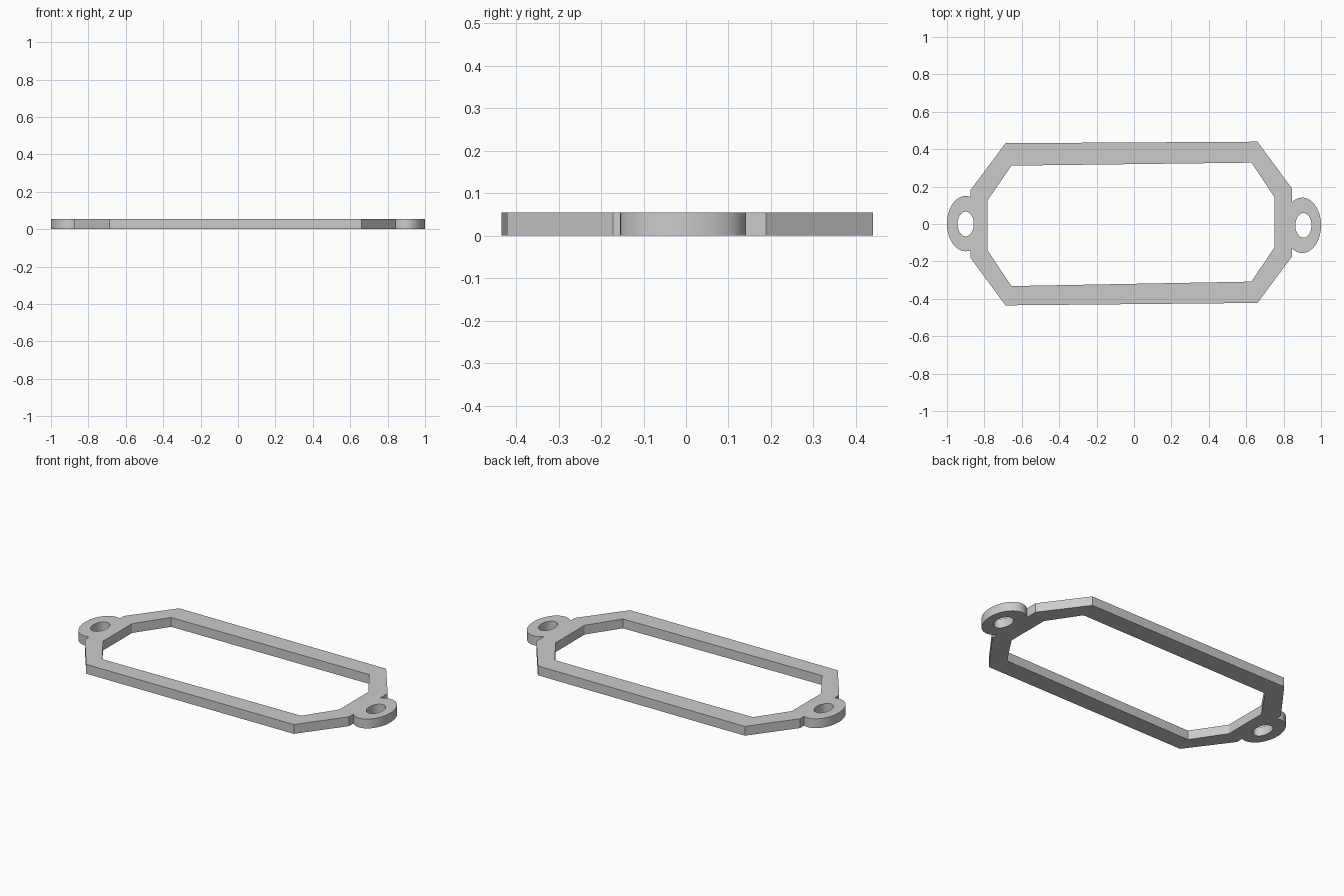
import bpy
import bmesh
from math import cos, sin, acos, tau, radians

cube = bpy.data.objects.get("Cube")
if cube:
    bpy.data.objects.remove(cube, do_unlink=True)

THICK = 0.055
EAR_RX, EAR_RY = 0.1, 0.148
HOLE_RX, HOLE_RY = 0.043, 0.066
LEFT_EAR, RIGHT_EAR = (0.9, -0.007), (-0.9, 0.002)
LEFT_EDGE, RIGHT_EDGE = 0.846, -0.873


def arc(centre, rx, ry, start, end, steps):
    """Points along an ellipse, counter-clockwise."""
    return [(centre[0] + rx * cos(start + (end - start) * i / steps),
             centre[1] + ry * sin(start + (end - start) * i / steps))
            for i in range(steps + 1)]


def ear(centre, edge):
    """The part of an ear that stands out beyond the frame's end edge."""
    a = acos((edge - centre[0]) / EAR_RX)
    if centre[0] > 0:
        return arc(centre, EAR_RX, EAR_RY, -a, a, 40)
    return arc(centre, EAR_RX, EAR_RY, a, tau - a, 40)


def hole(centre):
    return arc(centre, HOLE_RX, HOLE_RY, 0, tau, 40)[:-1]


# Outer outline, counter-clockwise, with an ear at each end
outer = [(-0.687, -0.435), (0.66, -0.422), (LEFT_EDGE, -0.172)]
outer += ear(LEFT_EAR, LEFT_EDGE)
outer += [(LEFT_EDGE, 0.188), (0.66, 0.44), (-0.687, 0.432), (RIGHT_EDGE, 0.183)]
outer += ear(RIGHT_EAR, RIGHT_EDGE)
outer += [(RIGHT_EDGE, -0.183)]

# Eight-sided opening
inner = [(-0.655, -0.332), (0.628, -0.308), (0.75, -0.126), (0.75, 0.145),
         (0.628, 0.328), (-0.655, 0.312), (-0.782, 0.128), (-0.782, -0.143)]

# Filled and extruded flat profile
curve = bpy.data.curves.new("gasket_profile", "CURVE")
curve.dimensions = "2D"
curve.fill_mode = "BOTH"
curve.extrude = THICK / 2
for loop in (outer, inner, hole((0.906, -0.007)), hole((-0.9, 0.0))):
    spline = curve.splines.new("POLY")
    spline.points.add(len(loop) - 1)
    for point, (x, y) in zip(spline.points, loop):
        point.co = (x, y, 0, 1)
    spline.use_cyclic_u = True

frame = bpy.data.objects.new("mounting_frame", curve)
bpy.context.collection.objects.link(frame)
bpy.ops.object.select_all(action="DESELECT")
frame.select_set(True)
bpy.context.view_layer.objects.active = frame
bpy.ops.object.convert(target="MESH")
frame = bpy.context.object

# Weld the caps to the walls and stand the frame on the ground
bm = bmesh.new()
bm.from_mesh(frame.data)
bmesh.ops.remove_doubles(bm, verts=bm.verts, dist=0.0001)
bmesh.ops.translate(bm, verts=bm.verts, vec=(0, 0, THICK / 2))
bmesh.ops.recalc_face_normals(bm, faces=bm.faces)
bm.to_mesh(frame.data)
bm.free()
bpy.ops.object.shade_smooth_by_angle(angle=radians(30))

# Plain grey
grey = bpy.data.materials.new("light_grey")
grey.use_nodes = True
colour = (0.6, 0.6, 0.6, 1)
grey.diffuse_color = colour
grey.node_tree.nodes["Principled BSDF"].inputs["Base Color"].default_value = colour
frame.data.materials.clear()
frame.data.materials.append(grey)
